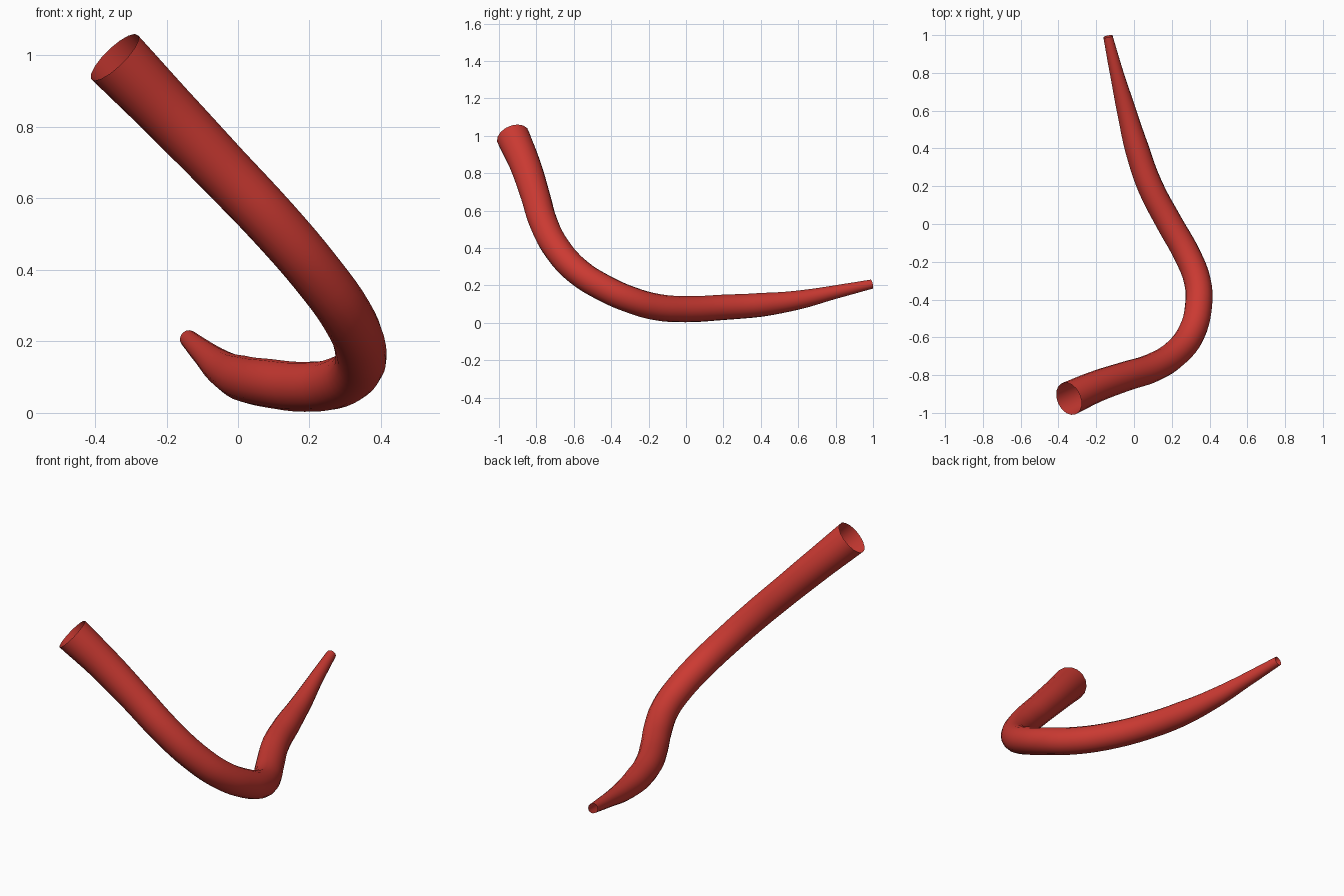
import bpy

cube = bpy.data.objects.get("Cube")
if cube:
    bpy.data.objects.remove(cube, do_unlink=True)

red = bpy.data.materials.new("red")
red.use_nodes = True
red.diffuse_color = (0.60, 0.042, 0.032, 1)
red.node_tree.nodes["Principled BSDF"].inputs["Base Color"].default_value = red.diffuse_color

# Centre line of the tube: position and radius, from the wide open end to the thin tip
path = [
    ((-0.345, -0.925, 0.995), 0.090),
    ((-0.20, -0.86, 0.845), 0.083),
    ((-0.04, -0.805, 0.678), 0.078),
    ((0.10, -0.76, 0.53), 0.076),
    ((0.22, -0.685, 0.39), 0.074),
    ((0.305, -0.575, 0.272), 0.073),
    ((0.342, -0.43, 0.182), 0.072),
    ((0.335, -0.30, 0.125), 0.071),
    ((0.28, -0.16, 0.085), 0.071),
    ((0.19, 0.00, 0.073), 0.070),
    ((0.085, 0.20, 0.083), 0.068),
    ((0.015, 0.40, 0.096), 0.064),
    ((-0.04, 0.60, 0.122), 0.051),
    ((-0.092, 0.80, 0.165), 0.036),
    ((-0.138, 0.993, 0.207), 0.025),
]

# Sweep a round section along the path, leaving both ends open
curve = bpy.data.curves.new("tube_path", "CURVE")
curve.dimensions = "3D"
curve.resolution_u = 4
curve.bevel_depth = 1
curve.bevel_resolution = 6
curve.use_fill_caps = False
spline = curve.splines.new("BEZIER")
spline.bezier_points.add(len(path) - 1)
for point, (position, radius) in zip(spline.bezier_points, path):
    point.co = position
    point.radius = radius
    point.handle_left_type = point.handle_right_type = "AUTO"

tube = bpy.data.objects.new("curved_tube", curve)
bpy.context.collection.objects.link(tube)

# Turn the sweep into a smooth mesh
bpy.ops.object.select_all(action="DESELECT")
tube.select_set(True)
bpy.context.view_layer.objects.active = tube
bpy.ops.object.convert(target="MESH")
tube = bpy.context.object
tube.name = "curved_tube"
tube.data.materials.clear()
tube.data.materials.append(red)
bpy.ops.object.shade_smooth_by_angle()
